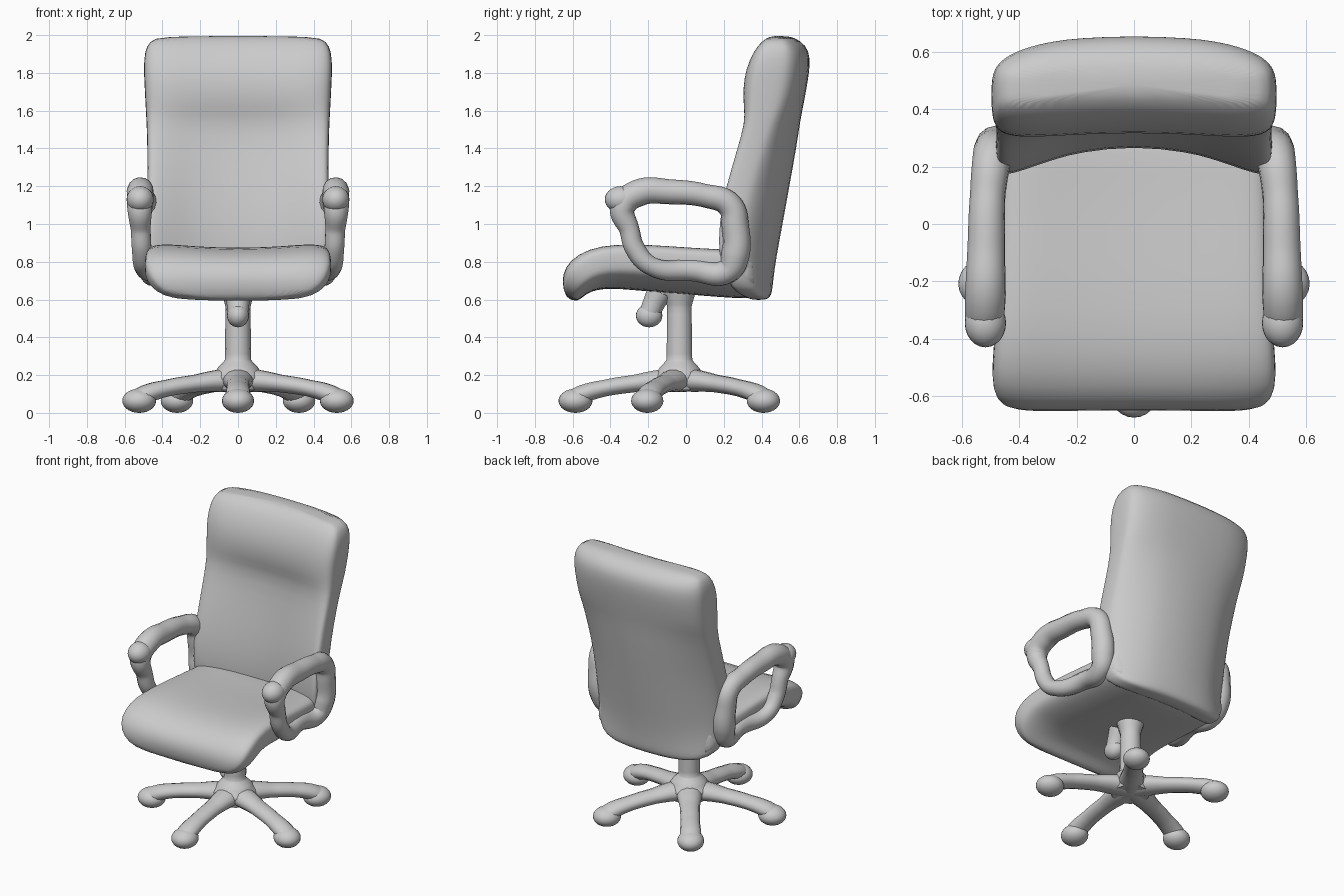
import bpy, bmesh
from math import sin, cos, pi, radians, copysign

SEG = 40
BASE_Y = -0.035          # column and foot star sit slightly forward


def finish(obj, levels=0):
    for p in obj.data.polygons:
        p.use_smooth = True
    if levels:
        m = obj.modifiers.new("smooth", 'SUBSURF')
        m.levels = m.render_levels = levels
    return obj


def add_mesh(name, bm):
    bmesh.ops.recalc_face_normals(bm, faces=bm.faces)
    me = bpy.data.meshes.new(name)
    bm.to_mesh(me)
    bm.free()
    obj = bpy.data.objects.new(name, me)
    bpy.context.collection.objects.link(obj)
    return obj


def cushion(name, rings, n=4.0):
    """Loft rounded slabs: (ya, za, yb, zb, half width, bow of the sides toward a)."""
    bm = bmesh.new()
    loops = []
    for ya, za, yb, zb, w, bow in rings:
        dy, dz = (ya - yb) / 2, (za - zb) / 2
        half = (dy * dy + dz * dz) ** 0.5
        loop = []
        for i in range(SEG):
            t = 2 * pi * i / SEG
            u = copysign(abs(cos(t)) ** (2 / n), cos(t))
            s = copysign(abs(sin(t)) ** (2 / n), sin(t))
            k = s + bow * u * u / half
            loop.append(bm.verts.new((u * w, (ya + yb) / 2 + dy * k, (za + zb) / 2 + dz * k)))
        loops.append(loop)
    for a, b in zip(loops, loops[1:]):
        for i in range(SEG):
            j = (i + 1) % SEG
            bm.faces.new((a[i], a[j], b[j], b[i]))
    bm.faces.new(loops[0])
    bm.faces.new(loops[-1])
    return finish(add_mesh(name, bm), 1)


def tube(name, pts, cyclic=False):
    """Smooth tube through (x, y, z, radius) points."""
    cu = bpy.data.curves.new(name, 'CURVE')
    cu.dimensions = '3D'
    cu.bevel_depth = 1.0
    cu.bevel_resolution = 5
    cu.resolution_u = 8
    cu.use_fill_caps = True
    sp = cu.splines.new('BEZIER')
    sp.bezier_points.add(len(pts) - 1)
    sp.use_cyclic_u = cyclic
    for bp, (x, y, z, r) in zip(sp.bezier_points, pts):
        bp.co = (x, y, z)
        bp.radius = r
        bp.handle_left_type = bp.handle_right_type = 'AUTO'
    obj = bpy.data.objects.new(name, cu)
    bpy.context.collection.objects.link(obj)
    bpy.ops.object.select_all(action='DESELECT')
    obj.select_set(True)
    bpy.context.view_layer.objects.active = obj
    bpy.ops.object.convert(target='MESH')
    return finish(bpy.context.object)


def ellipsoid(name, loc, scale, rot=0.0):
    bm = bmesh.new()
    bmesh.ops.create_uvsphere(bm, u_segments=24, v_segments=14, radius=1)
    obj = add_mesh(name, bm)
    obj.location, obj.scale, obj.rotation_euler = loc, scale, (0, 0, rot)
    return finish(obj)


# Seat cushion with a drooping front edge
cushion("seat", [
    (-0.625, 0.605, -0.585, 0.59, 0.30, 0.01),
    (-0.645, 0.65, -0.56, 0.60, 0.41, 0.02),
    (-0.655, 0.73, -0.52, 0.635, 0.47, 0.015),
    (-0.61, 0.805, -0.47, 0.65, 0.495, 0.03),
    (-0.51, 0.855, -0.42, 0.655, 0.495, 0.045),
    (-0.38, 0.875, -0.36, 0.655, 0.485, 0.05),
    (-0.20, 0.87, -0.20, 0.64, 0.475, 0.055),
    (0.00, 0.855, 0.00, 0.625, 0.47, 0.055),
    (0.18, 0.845, 0.18, 0.61, 0.465, 0.055),
    (0.32, 0.845, 0.34, 0.60, 0.45, 0.05),
    (0.38, 0.80, 0.40, 0.62, 0.43, 0.03),
])

# Backrest with padded headrest, hollow centre and curved shell
cushion("backrest", [
    (0.36, 0.598, 0.42, 0.598, 0.18, 0.01),
    (0.33, 0.610, 0.445, 0.610, 0.32, 0.03),
    (0.30, 0.64, 0.46, 0.64, 0.41, 0.07),
    (0.285, 0.70, 0.467, 0.70, 0.455, 0.11),
    (0.27, 0.82, 0.485, 0.82, 0.475, 0.15),
    (0.275, 1.00, 0.52, 1.00, 0.485, 0.16),
    (0.305, 1.20, 0.555, 1.20, 0.48, 0.15),
    (0.34, 1.40, 0.59, 1.40, 0.48, 0.12),
    (0.355, 1.54, 0.61, 1.55, 0.485, 0.09),
    (0.325, 1.62, 0.625, 1.63, 0.49, 0.06),
    (0.315, 1.72, 0.645, 1.74, 0.495, 0.05),
    (0.33, 1.82, 0.66, 1.84, 0.50, 0.05),
    (0.37, 1.91, 0.655, 1.92, 0.495, 0.05),
    (0.41, 1.965, 0.61, 1.97, 0.47, 0.04),
    (0.46, 1.997, 0.55, 1.997, 0.42, 0.03),
])

# Armrest loops: pad, two posts and the lower rail along the seat
for side, label in ((1, "right"), (-1, "left")):
    loop = [
        (0.50, -0.18, 0.775, 0.05), (0.51, -0.27, 0.87, 0.053), (0.515, -0.30, 0.97, 0.053),
        (0.52, -0.335, 1.09, 0.068), (0.518, -0.25, 1.165, 0.072),
        (0.515, -0.08, 1.17, 0.066), (0.51, 0.10, 1.15, 0.062), (0.495, 0.23, 1.10, 0.068),
        (0.485, 0.262, 0.98, 0.072), (0.475, 0.262, 0.84, 0.075), (0.46, 0.22, 0.75, 0.065),
        (0.44, 0.04, 0.755, 0.06),
    ]
    tube(label + "_armrest", [(side * x, y, z, r) for x, y, z, r in loop], cyclic=True)
    ellipsoid(label + "_armrest_tip", (side * 0.518, -0.345, 1.13), (0.072, 0.085, 0.07))

# Gas column with flared foot, tilt mechanism and its knob
tube("column", [(0, BASE_Y, 0.12, 0.12), (0, BASE_Y, 0.19, 0.14), (0, BASE_Y, 0.235, 0.11),
                (0, BASE_Y, 0.28, 0.07), (0, BASE_Y, 0.56, 0.066), (0, BASE_Y, 0.65, 0.09)])
tube("tilt_mechanism", [(0, -0.14, 0.64, 0.07), (0, -0.17, 0.58, 0.06), (0, -0.195, 0.52, 0.055)])
ellipsoid("tilt_knob", (0, -0.195, 0.515), (0.058, 0.07, 0.062))

# Five-legged star base: flat, arched legs ending in rounded feet
for i in range(5):
    a = radians(-90 + 72 * i)
    leg = tube(f"base_leg_{i + 1}", [(0.0, 0, 0.17, 0.06), (0.10, 0, 0.17, 0.06),
                                     (0.24, 0, 0.155, 0.047), (0.40, 0, 0.13, 0.045),
                                     (0.51, 0, 0.10, 0.05), (0.58, 0, 0.065, 0.05)])
    leg.scale = (1, 1.35, 1)
    leg.rotation_euler = (0, 0, a)
    leg.location = (0, BASE_Y, 0)
    ellipsoid(f"base_foot_{i + 1}", (0.55 * cos(a), BASE_Y + 0.55 * sin(a), 0.064),
              (0.09, 0.085, 0.064), a)
